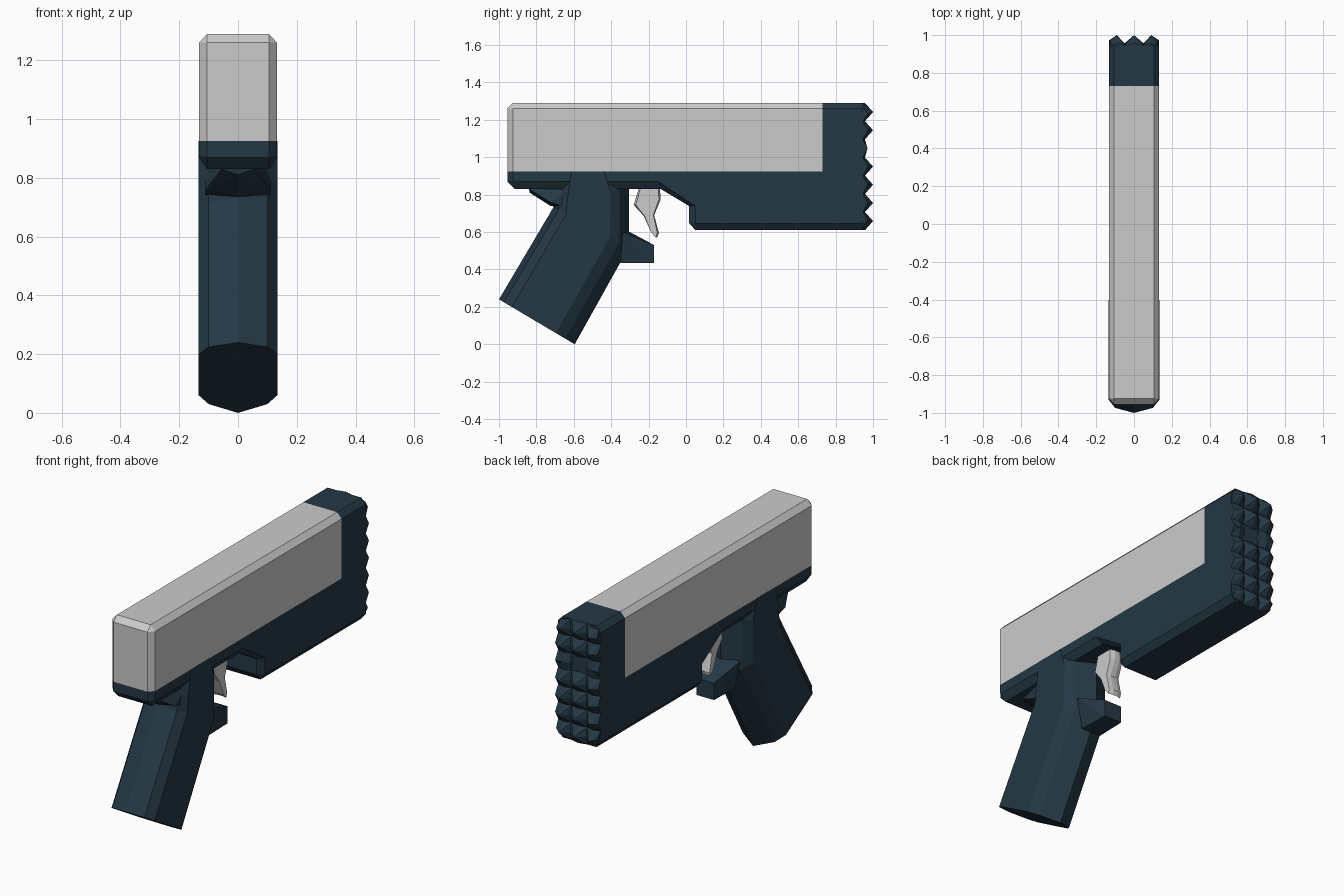
import bpy, bmesh

cube = bpy.data.objects.get("Cube")
if cube:
    bpy.data.objects.remove(cube, do_unlink=True)


def material(name, rgb):
    m = bpy.data.materials.new(name)
    m.use_nodes = True
    m.diffuse_color = (*rgb, 1)
    m.node_tree.nodes["Principled BSDF"].inputs["Base Color"].default_value = (*rgb, 1)
    return m


LIGHT = material("light grey", (0.6, 0.6, 0.6))
DARK = material("dark blue", (0.018, 0.04, 0.06))


def finish(name, bm, mat):
    bmesh.ops.remove_doubles(bm, verts=bm.verts, dist=0.0005)
    bmesh.ops.recalc_face_normals(bm, faces=bm.faces)
    me = bpy.data.meshes.new(name)
    bm.to_mesh(me)
    bm.free()
    me.materials.append(mat)
    ob = bpy.data.objects.new(name, me)
    bpy.context.collection.objects.link(ob)
    return ob


def loft(name, rings, mat):
    """Skin a list of equal-length closed rings and cap both ends."""
    bm = bmesh.new()
    rows = [[bm.verts.new(p) for p in ring] for ring in rings]
    for a, b in zip(rows, rows[1:]):
        for i in range(len(a)):
            j = (i + 1) % len(a)
            bm.faces.new((a[i], a[j], b[j], b[i]))
    bm.faces.new(rows[0])
    bm.faces.new(rows[-1])
    return finish(name, bm, mat)


def chamfered(name, core, side, x_core, x_side, mat):
    """Sideways solid: core profile in the middle, smaller side profile outside."""
    layers = [(-x_side, side), (-x_core, core), (x_core, core), (x_side, side)]
    return loft(name, [[(x, y, z) for y, z in prof] for x, prof in layers], mat)


def hull(name, half_points, mat):
    """Convex solid from points mirrored across x."""
    bm = bmesh.new()
    for x, y, z in half_points:
        for s in ((-1, 1) if x else (1,)):
            bm.verts.new((s * x, y, z))
    bmesh.ops.convex_hull(bm, input=bm.verts)
    return finish(name, bm, mat)


W, C = 0.133, 0.105   # half widths at the sides and at the chamfers

# Upper slide
hull("slide", [(C, -0.955, 0.925), (C, -0.955, 1.26), (W, -0.925, 0.925),
               (W, -0.925, 1.26), (C, -0.925, 1.29), (W, 0.73, 0.925),
               (W, 0.73, 1.26), (C, 0.73, 1.29)], LIGHT)

# Lower frame with the tall front block
chamfered("frame",
          [(-0.955, 0.925), (-0.955, 0.87), (-0.915, 0.83), (-0.135, 0.83),
           (0.015, 0.74), (0.015, 0.65), (0.05, 0.61), (0.945, 0.61),
           (0.945, 1.29), (0.73, 1.29), (0.73, 0.925)],
          [(-0.925, 0.925), (-0.925, 0.875), (-0.915, 0.87), (-0.15, 0.87),
           (0.05, 0.74), (0.05, 0.65), (0.06, 0.645), (0.945, 0.645),
           (0.945, 1.26), (0.73, 1.26), (0.73, 0.925)], C, W, DARK)

# Toothed muzzle: a grid of pyramids with a pit for the bore
bm = bmesh.new()
xs = (-W, -0.05, 0.05, W)
ROWS, BASE = 7, 0.945
zs = [0.61 + 0.68 * k / ROWS for k in range(ROWS + 1)]


def corner(i, k):
    x, z = xs[i], zs[k]
    if i in (0, 3) and k in (0, ROWS):
        x *= 0.9
        z += 0.017 if k == 0 else -0.017
    return x, BASE, z


for i in range(3):
    for k in range(ROWS):
        cs = [corner(i, k), corner(i + 1, k), corner(i + 1, k + 1), corner(i, k + 1)]
        bore_row = k == 4
        tip_y = (0.87 if i == 1 else 0.97) if bore_row else 1.0
        tip = bm.verts.new(((xs[i] + xs[i + 1]) / 2, tip_y, (zs[k] + zs[k + 1]) / 2))
        for n in range(4):
            a, b = cs[n], cs[(n + 1) % 4]
            outer = abs(a[0]) > 0.1 and abs(b[0]) > 0.1 and a[0] * b[0] > 0
            mid = ((a[0] + b[0]) / 2, 0.972 if outer else 0.957, (a[2] + b[2]) / 2)
            va, vm, vb = (bm.verts.new(p) for p in (a, mid, b))
            bm.faces.new((va, vm, tip))
            bm.faces.new((vm, vb, tip))
            if outer or (n == 0 and k == 0) or (n == 2 and k == ROWS - 1):
                bm.faces.new((va, vb, vm))
finish("muzzle_teeth", bm, DARK)

# Slanted grip: one many-sided section carried through four levels
section = [(0, 0), (0.1, 0.065), (0.134, 0.17), (0.134, 0.75), (0.1, 0.875),
           (0, 1), (-0.1, 0.875), (-0.134, 0.75), (-0.134, 0.17), (-0.1, 0.065)]
levels = [((-1.0, 0.24), (-0.595, 0.0)), ((-0.71, 0.73), (-0.305, 0.52)),
          ((-0.7, 0.78), (-0.305, 0.83)), ((-0.66, 0.925), (-0.365, 0.925))]
loft("grip", [[(x, b[0] + t * (f[0] - b[0]), b[1] + t * (f[1] - b[1]))
               for x, t in section] for b, f in levels], DARK)

# Tang behind the grip
hull("grip_tang", [(0.055, -0.84, 0.83), (0, -0.835, 0.81), (0.11, -0.725, 0.76),
                   (0, -0.725, 0.74), (0.11, -0.6, 0.83), (0.11, -0.6, 0.72)], DARK)

# Short guard spur on the front of the grip
hull("guard_spur", [(0.055, -0.17, 0.53), (0.055, -0.17, 0.435), (0.1, -0.34, 0.6),
                    (0, -0.3, 0.6), (0.06, -0.35, 0.435)], DARK)

# Curved trigger
blade = [(-0.25, 0.84), (-0.28, 0.745), (-0.225, 0.685), (-0.185, 0.6),
         (-0.155, 0.57), (-0.145, 0.595), (-0.17, 0.69), (-0.135, 0.775), (-0.14, 0.84)]
edge = [(-0.2 + (y + 0.2) * 0.85, z) for y, z in blade]
chamfered("trigger", blade, edge, 0.015, 0.04, LIGHT)
